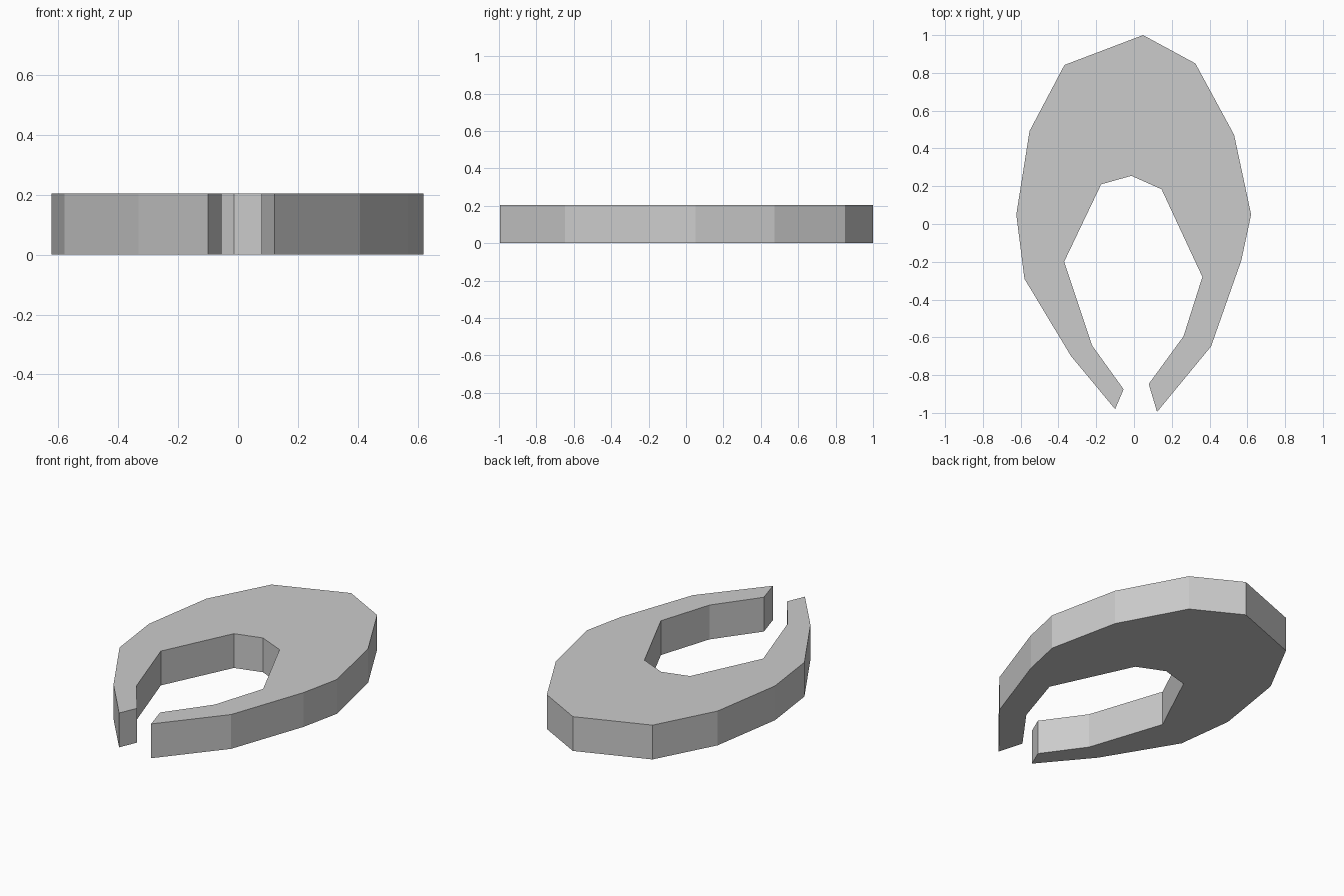
import bpy
import bmesh

if "Cube" in bpy.data.objects:
    bpy.data.objects.remove(bpy.data.objects["Cube"])

HEIGHT = 0.205

# Outer edge, clockwise from the left tip round to the right tip
outer = [(-0.10, -0.98), (-0.333, -0.70), (-0.58, -0.29), (-0.623, 0.05),
         (-0.553, 0.492), (-0.368, 0.842), (0.048, 1.0), (0.325, 0.85),
         (0.53, 0.472), (0.62, 0.05), (0.568, -0.193), (0.408, -0.648),
         (0.122, -0.995)]

# Inner edge, from the right tip back to the left tip
inner = [(0.078, -0.847), (0.262, -0.595), (0.362, -0.28), (0.146, 0.184),
         (-0.014, 0.255), (-0.174, 0.21), (-0.37, -0.20), (-0.222, -0.643),
         (-0.055, -0.875)]


def extruded_profile(name, points, height):
    bm = bmesh.new()
    face = bm.faces.new([bm.verts.new((x, y, 0)) for x, y in points])
    top = bmesh.ops.extrude_face_region(bm, geom=[face], use_keep_orig=True)
    bmesh.ops.translate(bm, vec=(0, 0, height),
                        verts=[v for v in top["geom"] if isinstance(v, bmesh.types.BMVert)])
    bmesh.ops.recalc_face_normals(bm, faces=bm.faces)
    mesh = bpy.data.meshes.new(name)
    bm.to_mesh(mesh)
    bm.free()
    obj = bpy.data.objects.new(name, mesh)
    bpy.context.collection.objects.link(obj)
    return obj


# Flat open ring with a thick back and two tapering arms
extruded_profile("open_ring_plate", outer + inner, HEIGHT)
